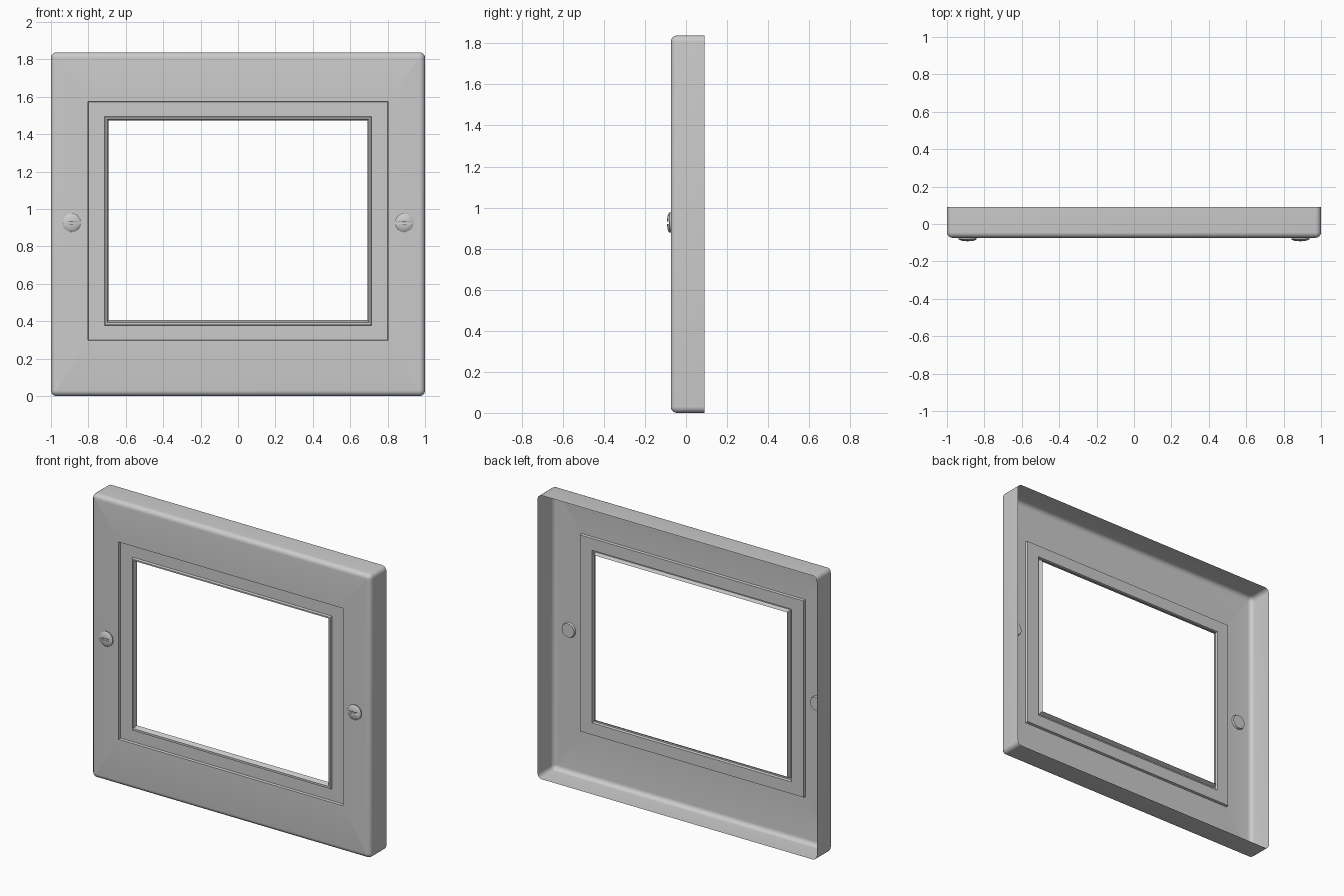
import bpy, bmesh, math
from mathutils import Vector

cube = bpy.data.objects.get("Cube")
if cube:
    bpy.data.objects.remove(cube, do_unlink=True)

grey = bpy.data.materials.new("light_grey")
grey.diffuse_color = (0.6, 0.6, 0.6, 1)
grey.use_nodes = True
grey.node_tree.nodes["Principled BSDF"].inputs["Base Color"].default_value = (0.6, 0.6, 0.6, 1)


def finish(name, bm):
    """Turn a bmesh into a smooth-by-angle object with the grey material."""
    mesh = bpy.data.meshes.new(name)
    bm.to_mesh(mesh)
    bm.free()
    mesh.materials.append(grey)
    obj = bpy.data.objects.new(name, mesh)
    bpy.context.collection.objects.link(obj)
    bpy.ops.object.select_all(action='DESELECT')
    obj.select_set(True)
    bpy.context.view_layer.objects.active = obj
    bpy.ops.object.shade_smooth_by_angle(angle=math.radians(30))
    return obj


def rect_ring(bm, x, z0, z1, y, radius=0.0, steps=6):
    """Counter-clockwise rectangle with rounded corners, facing -y."""
    corners = [(1, z0, -1), (1, z1, 1), (-1, z1, 1), (-1, z0, -1)]
    ring = []
    for k, (sx, z, sz) in enumerate(corners):
        cx, cz = sx * (x - radius), z - sz * radius
        for i in range(steps + 1):
            a = math.radians(-90 + 90 * k + 90 * i / steps)
            ring.append(bm.verts.new((cx + radius * math.cos(a), y, cz + radius * math.sin(a))))
    return ring


def loft(bm, rings):
    for a, b in zip(rings, rings[1:]):
        n = len(a)
        for i in range(n):
            j = (i + 1) % n
            bm.faces.new((a[i], a[j], b[j], b[i]))
    bmesh.ops.remove_doubles(bm, verts=bm.verts, dist=0.0002)
    bmesh.ops.dissolve_degenerate(bm, edges=bm.edges, dist=0.0001)


# Outer cover: open-backed shell with a rounded front edge
BACK, FRONT, H, R = 0.09, -0.074, 1.838, 0.03
bm = bmesh.new()
rings = [rect_ring(bm, 1, 0, H, BACK, R)]
for i in range(7):
    a = math.radians(15 * i)
    inset = R * (1 - math.cos(a))
    rings.append(rect_ring(bm, 1 - inset, inset, H - inset,
                           FRONT + R * (1 - math.sin(a)), max(R - inset, 0.004)))
rings.append(rect_ring(bm, 0.803, 0.297, 1.575, FRONT))
# Step back into the recessed border
rings.append(rect_ring(bm, 0.800, 0.300, 1.572, FRONT + 0.016))
loft(bm, rings)
finish("frame_cover", bm)

# Recessed border with a raised lip round the opening
bm = bmesh.new()
border = [(0.800, 0.300, 1.572, -0.058), (0.714, 0.377, 1.495, -0.058),
          (0.710, 0.381, 1.491, -0.073), (0.700, 0.394, 1.482, -0.073),
          (0.692, 0.406, 1.474, -0.045)]
loft(bm, [rect_ring(bm, *b) for b in border])
finish("window_border", bm)


# Domed screws with a horizontal slot
def slotted_screw(name, x, z):
    bm = bmesh.new()
    profile = [(0.044, 0.012), (0.049, -0.002), (0.049, -0.007), (0.042, -0.012),
               (0.030, -0.016), (0.015, -0.018), (0, -0.0185)]
    verts = [bm.verts.new((r, d, 0)) for r, d in profile]
    edges = [bm.edges.new(p) for p in zip(verts, verts[1:])]
    bmesh.ops.spin(bm, geom=verts + edges, cent=(0, 0, 0), axis=(0, 1, 0),
                   angle=math.tau, steps=32)
    bmesh.ops.remove_doubles(bm, verts=bm.verts, dist=0.0002)
    bmesh.ops.holes_fill(bm, edges=[e for e in bm.edges if e.is_boundary], sides=0)
    bmesh.ops.recalc_face_normals(bm, faces=bm.faces)
    screw = finish(name, bm)
    screw.location = Vector((x, FRONT, z))

    bm = bmesh.new()
    bmesh.ops.create_cube(bm, size=1)
    bmesh.ops.scale(bm, vec=(0.2, 0.04, 0.012), verts=bm.verts)
    cutter = finish(name + "_slot_cutter", bm)
    cutter.location = (x, FRONT - 0.030, z)
    cutter.hide_render = True
    bpy.context.view_layer.update()

    cut = screw.modifiers.new("slot", 'BOOLEAN')
    cut.operation = 'DIFFERENCE'
    cut.solver = 'EXACT'
    cut.object = cutter
    bpy.context.view_layer.objects.active = screw
    bpy.ops.object.modifier_apply(modifier="slot")
    bpy.data.objects.remove(cutter, do_unlink=True)


for side, sx in (("left", 1), ("right", -1)):
    slotted_screw(side + "_screw", sx * 0.89, 0.927)
